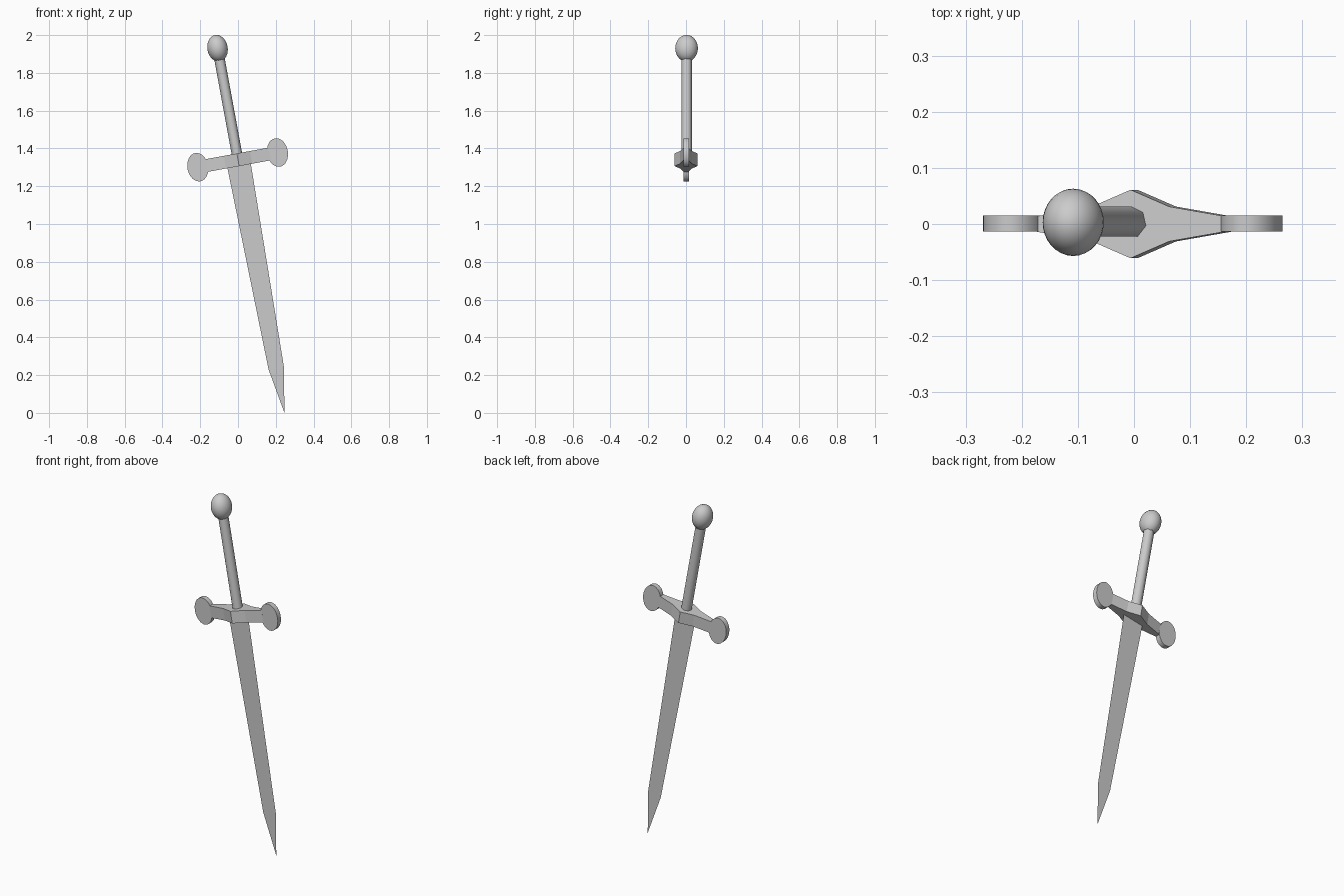
import bpy, bmesh, math
from mathutils import Matrix

if "Cube" in bpy.data.objects:
    bpy.data.objects.remove(bpy.data.objects["Cube"])

# Everything is built upright around the guard centre, then leaned over
LEAN = Matrix.Translation((0, 0, 1.34)) @ Matrix.Rotation(math.radians(-10.4), 4, 'Y')


def add_object(name, bm, smooth=False):
    mesh = bpy.data.meshes.new(name)
    bmesh.ops.recalc_face_normals(bm, faces=bm.faces)
    bm.transform(LEAN)
    bm.to_mesh(mesh)
    bm.free()
    obj = bpy.data.objects.new(name, mesh)
    bpy.context.collection.objects.link(obj)
    if smooth:
        bpy.ops.object.select_all(action='DESELECT')
        obj.select_set(True)
        bpy.context.view_layer.objects.active = obj
        bpy.ops.object.shade_smooth_by_angle(angle=math.radians(55))
    return obj


# Blade: a thin flat sheet
bm = bmesh.new()
outline = [(-0.063, -0.03), (0.063, -0.03), (0.0412, -1.122), (0, -1.362), (-0.0412, -1.122)]
bm.faces.new([bm.verts.new((x, 0, z)) for x, z in outline])
add_object("blade", bm)

# Crossguard: faceted plan outline, extruded along the sword axis
half = [(0.17, 0.0138), (0.07, 0.031), (0, 0.061), (-0.07, 0.031), (-0.17, 0.0138)]
plan = half + [(x, -y) for x, y in reversed(half)]
bm = bmesh.new()
face = bm.faces.new([bm.verts.new((x, y, -0.034)) for x, y in plan])
ext = bmesh.ops.extrude_face_region(bm, geom=[face])
bmesh.ops.translate(bm, vec=(0, 0, 0.068),
                    verts=[v for v in ext["geom"] if isinstance(v, bmesh.types.BMVert)])
add_object("crossguard", bm)

# Oval discs on both ends of the guard
for side, name in ((-1, "guard_disc_left"), (1, "guard_disc_right")):
    bm = bmesh.new()
    place = (Matrix.Translation((side * 0.2145 - 0.002, 0.001, 0))
             @ Matrix.Diagonal((0.055, 1, 0.076, 1))
             @ Matrix.Rotation(math.pi / 2, 4, 'X'))
    bmesh.ops.create_cone(bm, cap_ends=True, segments=32, radius1=1, radius2=1,
                          depth=0.029, matrix=place)
    add_object(name, bm, smooth=True)

# Grip: seven-sided rod
bm = bmesh.new()
R = 0.0285
ring = [(R * math.cos(math.pi / 2 + i * math.tau / 7),
         0.003 + R * math.sin(math.pi / 2 + i * math.tau / 7)) for i in range(7)]
face = bm.faces.new([bm.verts.new((x, y, 0.02)) for x, y in ring])
ext = bmesh.ops.extrude_face_region(bm, geom=[face])
bmesh.ops.translate(bm, vec=(0, 0, 0.54),
                    verts=[v for v in ext["geom"] if isinstance(v, bmesh.types.BMVert)])
add_object("grip", bm, smooth=True)

# Pommel: smooth egg-shaped ball
bm = bmesh.new()
bmesh.ops.create_uvsphere(bm, u_segments=32, v_segments=16, radius=1,
                          matrix=Matrix.Translation((0, 0.003, 0.6))
                          @ Matrix.Diagonal((0.0538, 0.06, 0.071, 1)))
add_object("pommel", bm, smooth=True)
